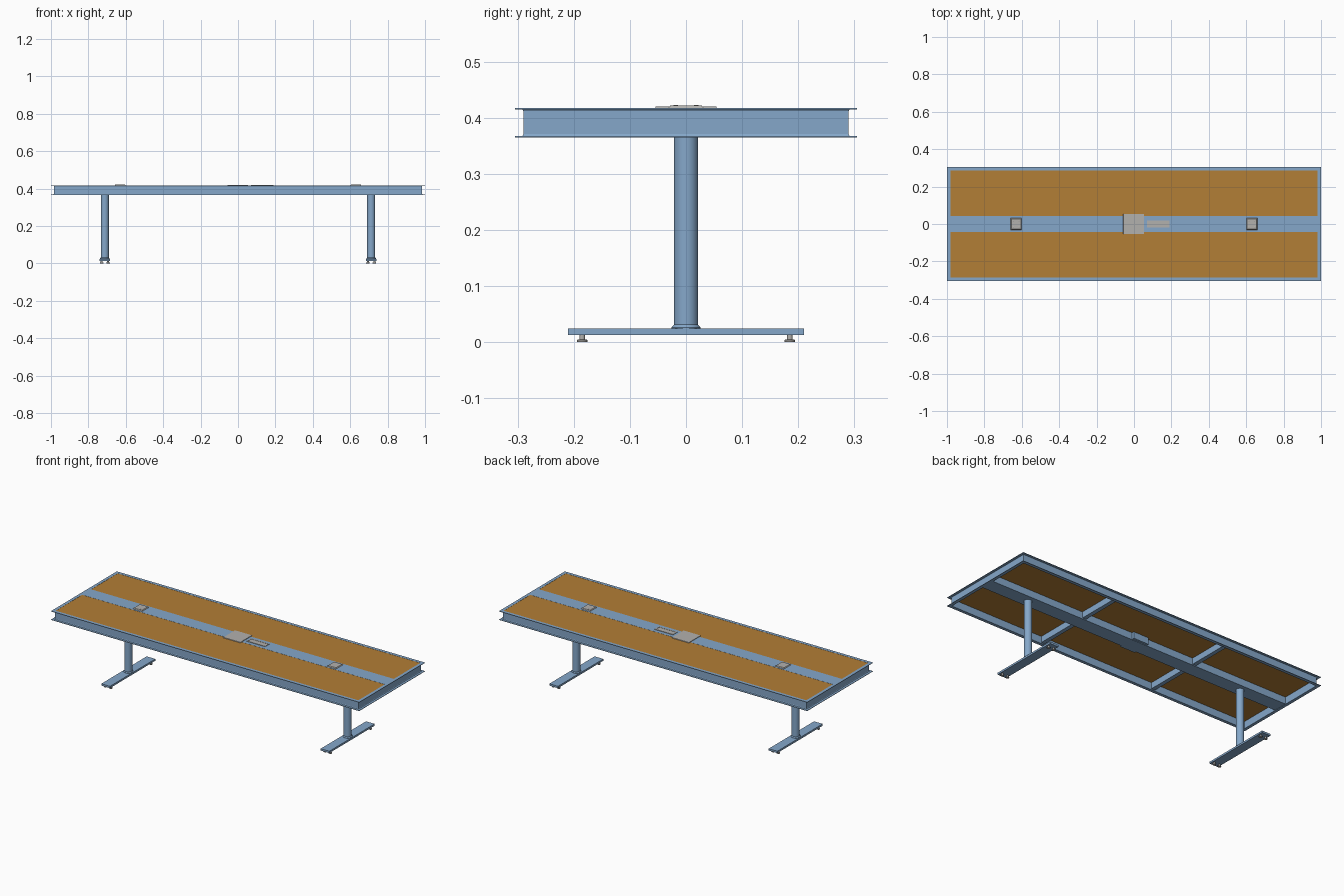
import bpy, bmesh, math

if "Cube" in bpy.data.objects:
    bpy.data.objects.remove(bpy.data.objects["Cube"], do_unlink=True)


def material(name, rgb):
    m = bpy.data.materials.new(name)
    m.use_nodes = True
    m.diffuse_color = (*rgb, 1)
    m.node_tree.nodes["Principled BSDF"].inputs["Base Color"].default_value = (*rgb, 1)
    return m


STEEL = material("blue steel", (0.235, 0.39, 0.59))
WOOD = material("brown wood", (0.45, 0.21, 0.037))
GREY = material("light grey", (0.45, 0.44, 0.42))

TOP, BOTTOM = 0.417, 0.365      # frame top and underside
HX, HY = 1.0, 0.305             # half length and half width


def finish(name, bm, mat, smooth=False):
    bmesh.ops.recalc_face_normals(bm, faces=bm.faces)
    me = bpy.data.meshes.new(name)
    bm.to_mesh(me)
    bm.free()
    me.materials.append(mat)
    ob = bpy.data.objects.new(name, me)
    bpy.context.collection.objects.link(ob)
    if smooth:
        bpy.ops.object.select_all(action="DESELECT")
        ob.select_set(True)
        bpy.context.view_layer.objects.active = ob
        bpy.ops.object.shade_smooth_by_angle(angle=math.radians(35))
    return ob


def box(name, x, y, z, mat, taper=0.0):
    """Box between (min, max) pairs; taper pulls the top edges inward."""
    bm = bmesh.new()
    bmesh.ops.create_cube(bm, size=1)
    for v in bm.verts:
        t = taper if v.co.z > 0 else 0
        sx, sy = (1 if v.co.x > 0 else -1), (1 if v.co.y > 0 else -1)
        v.co = (x[sx > 0] - sx * t, y[sy > 0] - sy * t, z[v.co.z > 0])
    return finish(name, bm, mat)


def lathe(name, x, y, profile, mat, sides=32):
    """Capped turned part from (radius, z) points."""
    bm = bmesh.new()
    rings = [[bm.verts.new((x + r * math.cos(a), y + r * math.sin(a), z))
              for a in (2 * math.pi * i / sides for i in range(sides))]
             for r, z in profile]
    for a, b in zip(rings, rings[1:]):
        for i in range(sides):
            j = (i + 1) % sides
            bm.faces.new((a[i], a[j], b[j], b[i]))
    bm.faces.new(rings[0])
    bm.faces.new(rings[-1])
    return finish(name, bm, mat, True)


def rect_sweep(name, cx, cy, hx, hy, profile, mat):
    """Mitred rectangular ring from a closed (inset, z) profile."""
    bm = bmesh.new()
    rings = [[bm.verts.new((cx + sx * (hx - d), cy + sy * (hy - d), z)) for d, z in profile]
             for sx, sy in ((-1, -1), (1, -1), (1, 1), (-1, 1))]
    n = len(profile)
    for k in range(4):
        a, b = rings[k], rings[(k + 1) % 4]
        for i in range(n):
            j = (i + 1) % n
            bm.faces.new((a[i], a[j], b[j], b[i]))
    return finish(name, bm, mat)


# Outer frame: channel section open to the outside
t = 0.0025
rect_sweep("outer_frame", 0, 0, HX, HY,
           [(0, BOTTOM), (0.018, BOTTOM), (0.018, TOP), (0, TOP), (0, TOP - t),
            (0.0135, TOP - t), (0.0155, TOP - t - 0.003),
            (0.0155, BOTTOM + t + 0.003), (0.0135, BOTTOM + t), (0, BOTTOM + t)], STEEL)

# Centre beam and the cross beams that carry the panels
box("centre_beam", (-0.983, 0.983), (-0.042, 0.042), (BOTTOM + 0.001, TOP - 0.0002), STEEL)
for x in (-0.37, 0.37):
    for s, side in ((-1, "front"), (1, "back")):
        y = sorted((s * 0.042, s * 0.288))
        label = f"{side}_{'left' if x > 0 else 'right'}"
        box("cross_beam_web_" + label, (x - 0.012, x + 0.012), y, (0.371, 0.408), STEEL)

# Wooden top panels
for s, side in ((-1, "front"), (1, "back")):
    y = sorted((s * 0.042, s * 0.288))
    box("wood_panel_" + side, (-0.983, 0.983), y, (0.407, TOP - 0.0008), WOOD)

# Legs with collars, foot bars and levelling glides
for s, side in ((-1, "right"), (1, "left")):
    x = s * 0.712
    lathe("leg_" + side, x, 0,
          [(0.026, 0.023), (0.026, 0.026), (0.0215, 0.031), (0.0215, BOTTOM + 0.003)], STEEL, 40)
    box("foot_bar_" + side, (x - 0.028, x + 0.028), (-0.21, 0.21), (0.013, 0.024), STEEL)
    for dx in (-0.017, 0.017):
        for y in (-0.185, 0.185):
            lathe("levelling_glide", x + dx, y,
                  [(0.009, 0), (0.0095, 0.001), (0.0095, 0.004), (0.005, 0.005), (0.005, 0.014)],
                  GREY, 16)

# Small tapered mounting plates with screws
for s, side in ((-1, "right"), (1, "left")):
    x = s * 0.63
    box("mounting_plate_" + side, (x - 0.03, x + 0.03), (-0.032, 0.032),
        (TOP - 0.001, 0.4215), GREY, 0.004)
    for dx in (-0.015, 0.015):
        for y in (-0.018, 0.018):
            lathe("plate_screw", x + dx, y, [(0.004, 0.421), (0.004, 0.4222), (0.002, 0.423)],
                  GREY, 12)

# Central square lid over a box hung inside the frame
box("square_lid", (-0.058, 0.054), (-0.055, 0.055), (TOP - 0.002, 0.4195), GREY, 0.001)
box("service_box", (-0.052, 0.048), (-0.056, 0.056), (BOTTOM + 0.004, TOP - 0.002), STEEL)

# Long socket cover with a raised rim
rect_sweep("socket_rim", 0.13, 0, 0.06, 0.02,
           [(0, TOP - 0.001), (0.006, TOP - 0.001), (0.006, 0.4195), (0, 0.4195)], GREY)
box("socket_cover", (0.074, 0.186), (-0.0145, 0.0145), (TOP - 0.001, 0.4183), GREY)
